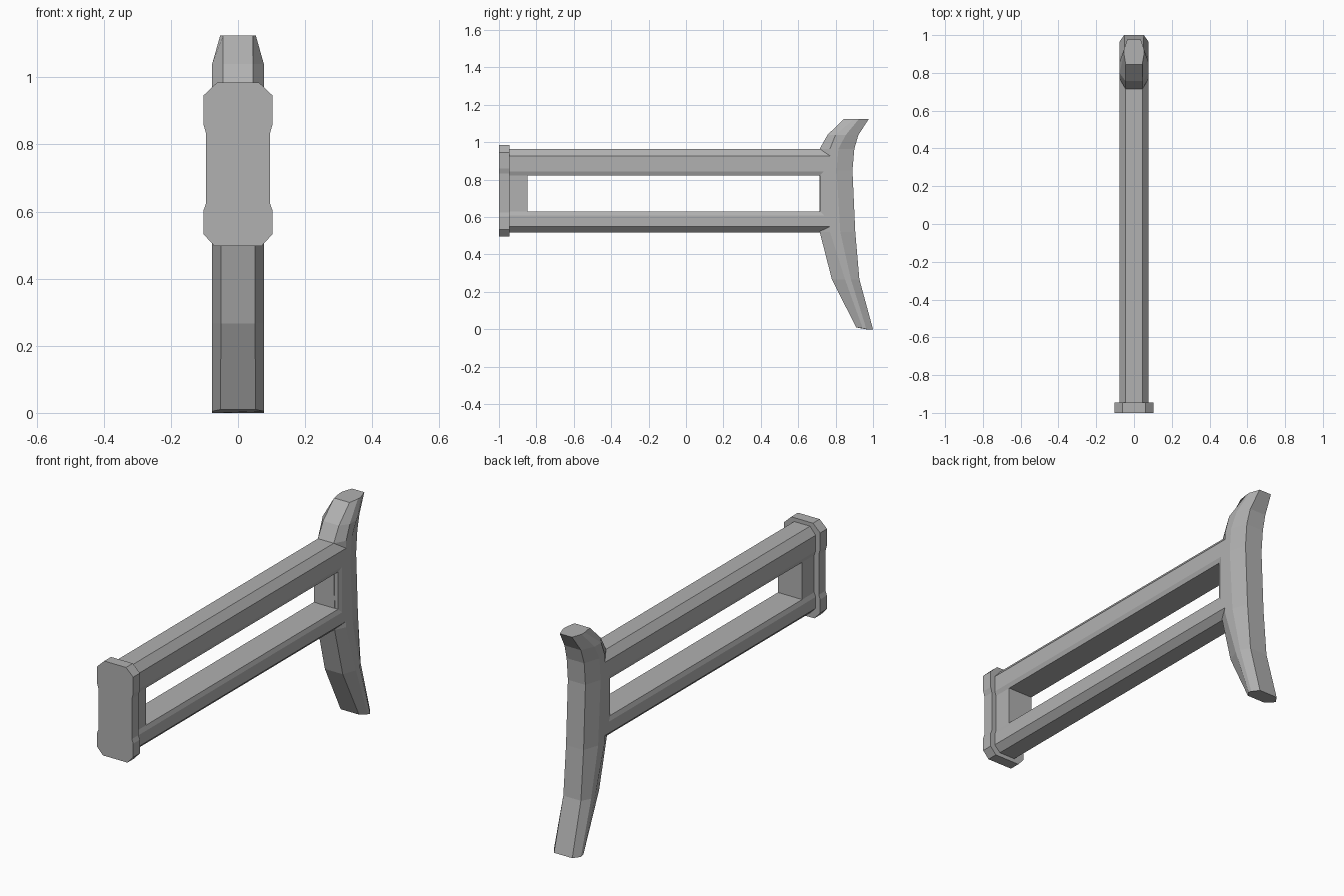
import bpy, bmesh

if "Cube" in bpy.data.objects:
    bpy.data.objects.remove(bpy.data.objects["Cube"])

grey = bpy.data.materials.new("dark_grey")
grey.diffuse_color = (.44, .44, .44, 1)
grey.use_nodes = True
grey.node_tree.nodes["Principled BSDF"].inputs["Base Color"].default_value = grey.diffuse_color


def loft(name, rings):
    """Skin a list of equal-length point rings and cap both ends."""
    bm = bmesh.new()
    loops = [[bm.verts.new(p) for p in ring] for ring in rings]
    for a, b in zip(loops, loops[1:]):
        n = len(a)
        for i in range(n):
            j = (i + 1) % n
            bm.faces.new((a[i], a[j], b[j], b[i]))
    bm.faces.new(loops[0])
    bm.faces.new(loops[-1])
    bmesh.ops.recalc_face_normals(bm, faces=bm.faces)
    mesh = bpy.data.meshes.new(name)
    bm.to_mesh(mesh)
    bm.free()
    mesh.materials.append(grey)
    obj = bpy.data.objects.new(name, mesh)
    bpy.context.collection.objects.link(obj)
    return obj


def prism(name, half, y0, y1):
    """Mirror a half outline (x, z) about x = 0 and extrude it along y."""
    outline = half + [(-x, z) for x, z in reversed(half)]
    return loft(name, [[(x, y, z) for x, z in outline] for y in (y0, y1)])


# Front end plate, waisted with clipped corners
prism("end_plate", [(.07, .497), (.103, .533), (.103, .603), (.095, .625),
                    (.095, .832), (.103, .86), (.103, .946), (.062, .985)],
      -1.0, -.945)

# Twin rail body, one waisted profile with a long window through it
body = prism("twin_rails", [(.045, .518), (.077, .55), (.077, .609), (.069, .631),
                            (.069, .823), (.077, .845), (.077, .927), (.045, .965)],
             -.945, .77)
cutter = prism("window_cutter", [(.3, .631), (.3, .823)], -.847, .717)
cutter.hide_render = True
mod = body.modifiers.new("window", 'BOOLEAN')
mod.operation = 'DIFFERENCE'
mod.solver = 'EXACT'
mod.object = cutter
bpy.context.view_layer.objects.active = body
bpy.ops.object.modifier_apply(modifier=mod.name)
bpy.data.objects.remove(cutter)

# Flush web closing the window against the upright
web = [(y, w) for y, w in ((.717, .069), (.738, .077), (.77, .077))]
loft("upright_web", [[(w, y, .609), (w, y, .845), (-w, y, .845), (-w, y, .609)]
                     for y, w in web])

# Curved upright: z, then y of front / side start / side end / back,
# then half widths of front / side / back
sections = [
    (.005, .91, .945, .965, 1.0, .052, .077, .052),
    (.267, .78, .85, .882, .927, .051, .077, .05),
    (.52, .715, .77, .825, .905, .05, .077, .05),
    (.85, .715, .77, .805, .89, .046, .077, .05),
    (.965, .715, .77, .815, .90, .045, .077, .05),
    (1.04, .757, .80, .855, .922, .045, .077, .047),
    (1.125, .845, .90, .925, .978, .044, .053, .035),
]
rings = []
for z, yf, ya, yb, yk, wf, ws, wk in sections:
    half = [(wf, yf), (ws, ya), (ws, yb), (wk, yk)]
    tilt = .005 if z < .1 else 0   # bottom cap tips slightly to the back
    ring = half + [(-x, y) for x, y in reversed(half)]
    rings.append([(x, y, z + (-tilt if y > .95 else tilt if y < .92 else 0))
                  for x, y in ring])
loft("curved_upright", rings)
